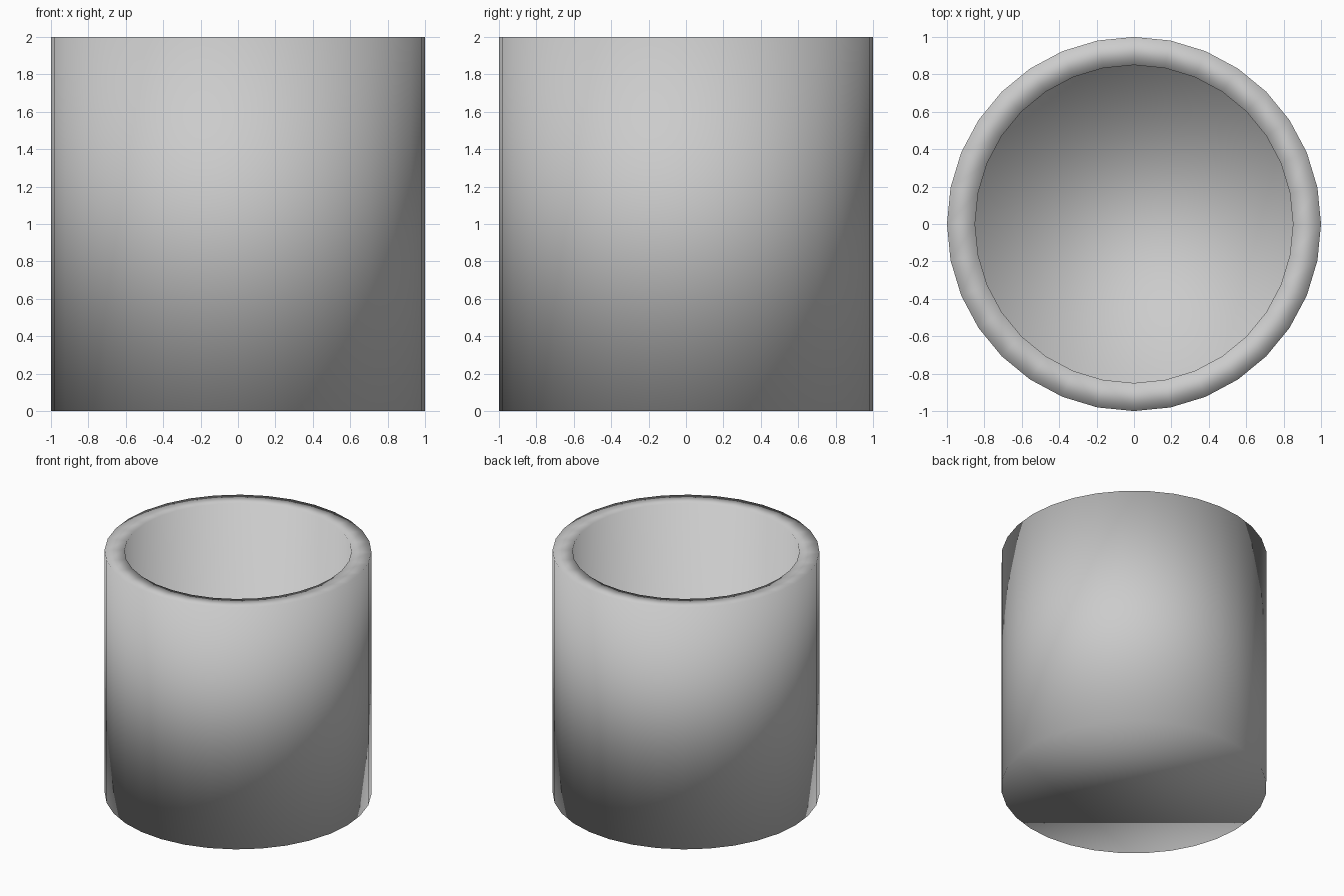
import bpy
import bmesh
import math

if "Cube" in bpy.data.objects:
    bpy.data.objects.remove(bpy.data.objects["Cube"])

SIDES = 32
# (radius, height) of each ring, from the outer base up over the rim to the inner floor
PROFILE = [(1.0, 0.0), (1.0, 2.0), (0.85, 2.0), (0.85, 0.15)]

bm = bmesh.new()
rings = []
for r, z in PROFILE:
    rings.append([bm.verts.new((r * math.sin(2 * math.pi * i / SIDES),
                                r * math.cos(2 * math.pi * i / SIDES), z))
                  for i in range(SIDES)])

# outer wall, rim and inner wall
for a, b in zip(rings, rings[1:]):
    for i in range(SIDES):
        j = (i + 1) % SIDES
        bm.faces.new((a[i], a[j], b[j], b[i]))

# underside and inner floor
bm.faces.new(rings[0])
bm.faces.new(rings[-1])
bmesh.ops.recalc_face_normals(bm, faces=bm.faces[:])

# the whole cup is smooth shaded, including rim and floor
for f in bm.faces:
    f.smooth = True

mesh = bpy.data.meshes.new("cup")
bm.to_mesh(mesh)
bm.free()
cup = bpy.data.objects.new("cup", mesh)
bpy.context.collection.objects.link(cup)
